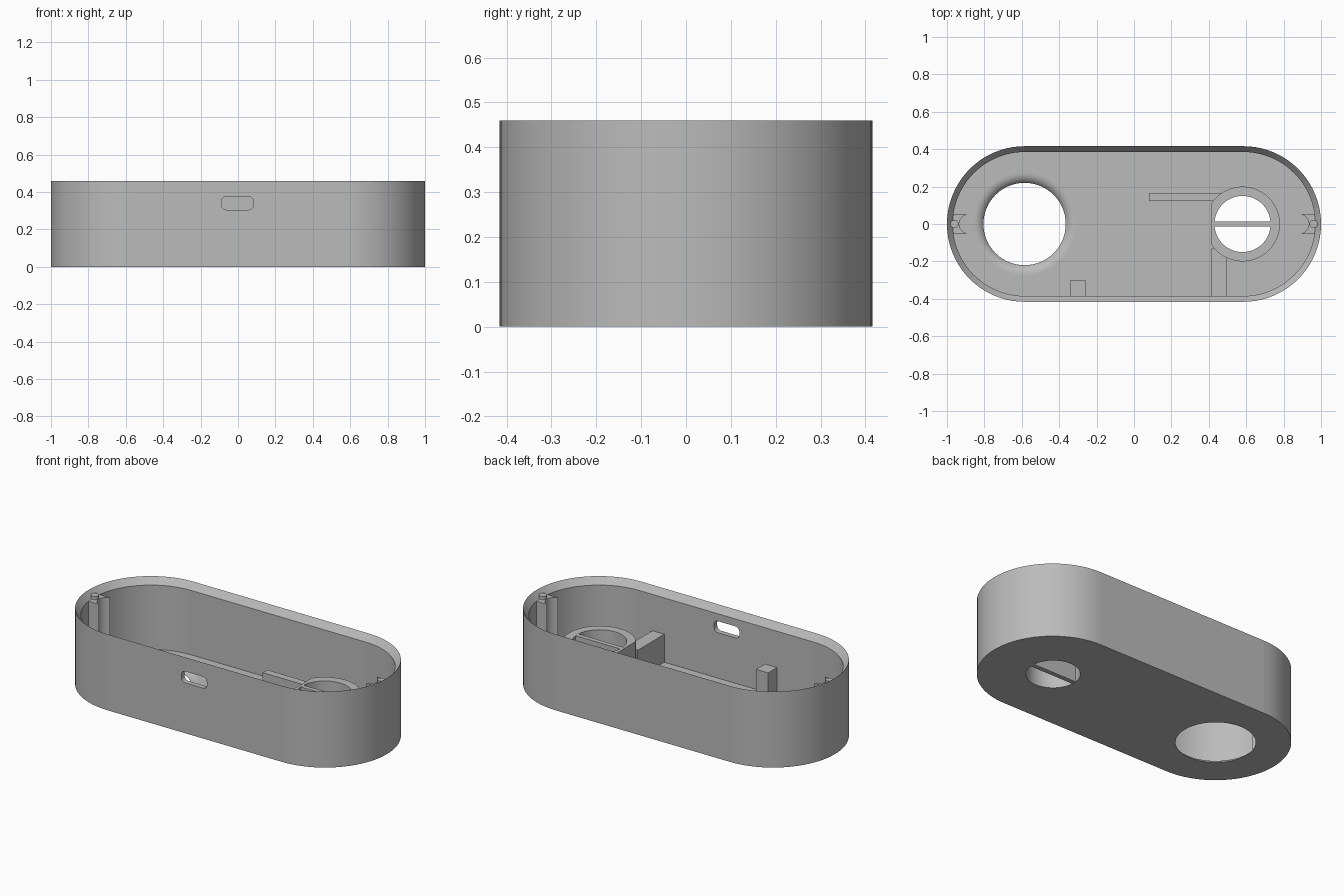
import bpy, bmesh
from math import sin, cos, pi, radians

cube = bpy.data.objects.get("Cube")
if cube:
    bpy.data.objects.remove(cube, do_unlink=True)

# Single grey plastic
GREY = (0.5, 0.5, 0.5, 1)
plastic = bpy.data.materials.new("grey plastic")
plastic.use_nodes = True
plastic.diffuse_color = GREY
plastic.node_tree.nodes["Principled BSDF"].inputs["Base Color"].default_value = GREY

# Main dimensions
HALF, R, H = 0.584, 0.416, 0.46
WALL, FLOOR, BEVEL = 0.031, 0.03, 0.04
RING_X, RING_FLAT, RING_H, RIB_H = 0.58, 0.415, 0.26, 0.2
HOLE_X, FILLET = -0.585, 0.06


def loft(name, loops, ring=False):
    """Skin equal-length loops; close as a ring or cap both ends."""
    bm = bmesh.new()
    rows = [[bm.verts.new(p) for p in loop] for loop in loops]
    n = len(rows[0])
    pairs = list(zip(rows, rows[1:] + rows[:1] if ring else rows[1:]))
    for a, b in pairs:
        for i in range(n):
            j = (i + 1) % n
            bm.faces.new((a[i], a[j], b[j], b[i]))
    if not ring:
        bm.faces.new(rows[0])
        bm.faces.new(rows[-1])
    bmesh.ops.recalc_face_normals(bm, faces=bm.faces)
    mesh = bpy.data.meshes.new(name)
    bm.to_mesh(mesh)
    bm.free()
    mesh.materials.append(plastic)
    obj = bpy.data.objects.new(name, mesh)
    bpy.context.collection.objects.link(obj)
    return obj


def at(points, z):
    return [(x, y, z) for x, y in points]


def circle(cx, r, n=64):
    return [(cx + r * cos(2 * pi * i / n), r * sin(2 * pi * i / n)) for i in range(n)]


def rounded(dx, dy, r, n):
    """Rounded rectangle whose corner centres lie at +-dx, +-dy."""
    pts = []
    for q, (sx, sy) in enumerate([(1, 1), (-1, 1), (-1, -1), (1, -1)]):
        for i in range(n + 1):
            a = pi / 2 * (q + i / n)
            p = (sx * dx + r * cos(a), sy * dy + r * sin(a))
            if not pts or abs(p[0] - pts[-1][0]) + abs(p[1] - pts[-1][1]) > 1e-6:
                pts.append(p)
    if abs(pts[0][0] - pts[-1][0]) + abs(pts[0][1] - pts[-1][1]) < 1e-6:
        pts.pop()
    return pts


def box(name, x0, x1, y0, y1, z0, z1):
    pts = [(x0, y0), (x1, y0), (x1, y1), (x0, y1)]
    return loft(name, [at(pts, z0), at(pts, z1)])


def activate(obj):
    bpy.ops.object.select_all(action="DESELECT")
    obj.select_set(True)
    bpy.context.view_layer.objects.active = obj


def cut(target, cutter):
    cutter.hide_render = True
    mod = target.modifiers.new("cut", "BOOLEAN")
    mod.operation, mod.solver, mod.object = "DIFFERENCE", "EXACT", cutter
    activate(target)
    bpy.ops.object.modifier_apply(modifier=mod.name)
    bpy.data.objects.remove(cutter, do_unlink=True)


def soften(obj):
    """Smooth the curves while keeping the large planes flat."""
    activate(obj)
    bpy.ops.object.shade_smooth_by_angle(angle=radians(30))
    for f in obj.data.polygons:
        if abs(f.normal.z) > 0.9999 or abs(f.normal.y) > 0.9999:
            f.use_smooth = False


# Open tray with an inward-sloping rim
outer = rounded(HALF, 0, R, 20)
inner = rounded(HALF, 0, R - WALL, 20)
tray = loft("tray", [at(outer, 0), at(outer, H), at(inner, H - BEVEL), at(inner, FLOOR)])

# Large floor opening with a rounded lip
lip = [at(circle(HOLE_X, 0.22), -0.1), at(circle(HOLE_X, 0.22), 0)]
for i in range(1, 9):
    a = radians(60) * (1 - i / 8)
    lip.append(at(circle(HOLE_X, 0.22 + FILLET * (sin(radians(60)) - sin(a))),
                  FLOOR - FILLET * (1 - cos(a))))
lip.append(at(circle(HOLE_X, 0.22 + FILLET * sin(radians(60))), 0.1))
cut(tray, loft("lip_cutter", lip))

# Small round opening and the front slot
small = circle(RING_X, 0.15)
cut(tray, loft("round_cutter", [at(small, -0.1), at(small, 0.1)]))
slot = rounded(0.06, 0.01, 0.025, 6)
cut(tray, loft("slot_cutter", [[(x - 0.003, y, z + 0.34) for x, z in slot] for y in (-0.5, -0.3)]))
soften(tray)

# Raised collar, flattened on one side, with a divider across it
collar_pts = [(max(x, RING_FLAT), y) for x, y in circle(RING_X, 0.2)]
collar = loft("collar", [at(collar_pts, 0.01), at(collar_pts, RING_H),
                         at(small, RING_H), at(small, 0.01)], ring=True)
soften(collar)
box("collar_divider", RING_X - 0.152, RING_X + 0.152, -0.014, 0.014, 0.001, RING_H - 0.001)

# Ribs and post on the floor
box("front_rib", RING_FLAT, 0.495, -0.4, -0.13, 0.02, RIB_H)
box("long_rib", 0.08, 0.47, 0.122, 0.166, 0.02, RIB_H)
box("front_post", -0.34, -0.26, -0.4, -0.3, 0.02, RIB_H)

# End brackets, each with a scooped face and a pin
scoop = [(0.88 + 0.055 * cos(a), 0.053 * sin(a))
         for a in [radians(-75 + 150 * i / 12) for i in range(13)]]
bracket = [(0.985, -0.053), (0.894, -0.053)] + scoop[1:-1] + [(0.894, 0.053), (0.985, 0.053)]
for side, s in (("left", 1), ("right", -1)):
    pts = [(s * x, y) for x, y in bracket]
    soften(loft(side + "_bracket", [at(pts, 0.02), at(pts, H - BEVEL)]))
    pin = circle(s * 0.96, 0.022, 24)
    soften(loft(side + "_pin", [at(pin, 0.3), at(pin, 0.44)]))
bpy.ops.object.select_all(action="DESELECT")
